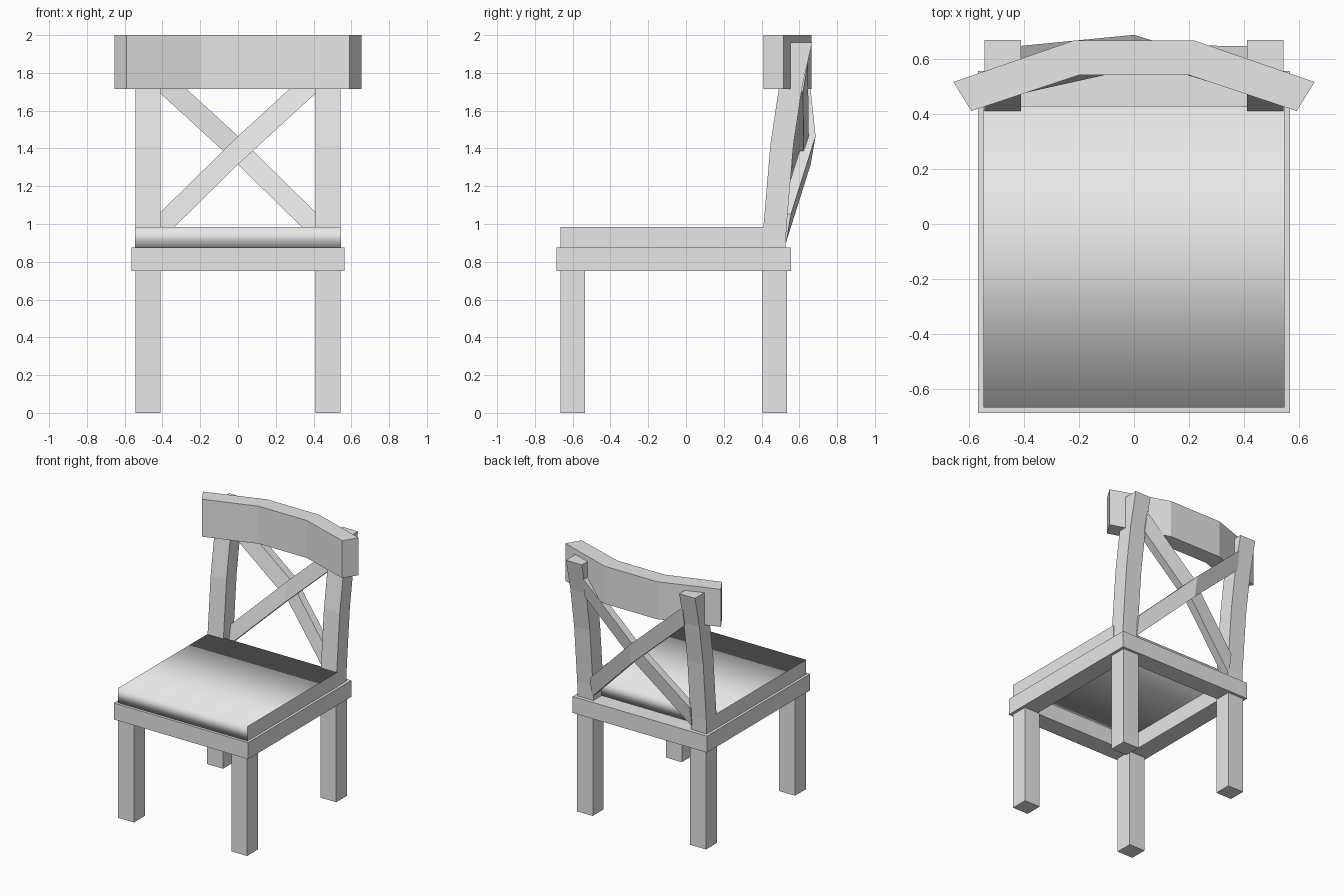
import bpy, bmesh

old = bpy.data.objects.get("Cube")
if old:
    bpy.data.objects.remove(old, do_unlink=True)

grey = bpy.data.materials.new("light_grey")
grey.use_nodes = True
grey.diffuse_color = (0.8, 0.8, 0.8, 1)
grey.node_tree.nodes["Principled BSDF"].inputs["Base Color"].default_value = (0.8, 0.8, 0.8, 1)


def finish(name, bm):
    bmesh.ops.recalc_face_normals(bm, faces=bm.faces)
    mesh = bpy.data.meshes.new(name)
    bm.to_mesh(mesh)
    bm.free()
    mesh.materials.append(grey)
    obj = bpy.data.objects.new(name, mesh)
    bpy.context.collection.objects.link(obj)
    return obj


def loft(name, rings):
    """Join matching four-corner rings into a closed bar."""
    bm = bmesh.new()
    loops = [[bm.verts.new(p) for p in ring] for ring in rings]
    for a, b in zip(loops, loops[1:]):
        for i in range(4):
            j = (i + 1) % 4
            bm.faces.new((a[i], a[j], b[j], b[i]))
    bm.faces.new(loops[0])
    bm.faces.new(loops[-1])
    return finish(name, bm)


def flat_ring(x0, x1, y0, y1, z):
    return [(x0, y0, z), (x1, y0, z), (x1, y1, z), (x0, y1, z)]


def box(name, x0, x1, y0, y1, z0, z1):
    return loft(name, [flat_ring(x0, x1, y0, y1, z) for z in (z0, z1)])


# Legs and curved back posts
IN, OUT = 0.41, 0.543
POST = [(0.875, 0.405), (0.985, 0.41), (1.42, 0.447), (1.72, 0.492), (1.96, 0.545)]
for side, s in (("right", -1), ("left", 1)):
    x0, x1 = sorted((s * IN, s * OUT))
    box(f"front_leg_{side}", x0, x1, -0.665, -0.535, 0, 0.75)
    box(f"back_leg_{side}", x0, x1, 0.405, 0.535, 0, 0.75)
    loft(f"back_post_{side}", [flat_ring(x0, x1, y, y + 0.122, z) for z, y in POST])

# Open seat frame
W, FRONT, BACK, BAR = 0.565, -0.685, 0.555, 0.14
box("seat_frame_front", -W, W, FRONT, FRONT + BAR, 0.75, 0.875)
box("seat_frame_back", -W, W, BACK - BAR, BACK, 0.75, 0.875)
for side, s in (("right", -1), ("left", 1)):
    x0, x1 = sorted((s * W, s * (W - BAR)))
    box(f"seat_frame_{side}", x0, x1, FRONT + BAR, BACK - BAR, 0.75, 0.875)

# Cushion, softly shaded front to back with crisp sides
cushion = box("seat_cushion", -0.545, 0.545, -0.665, 0.428, 0.875, 0.985)
side_edges = set()
for face in cushion.data.polygons:
    face.use_smooth = True
    if abs(face.normal.x) > 0.9:
        side_edges.update(face.edge_keys)
for edge in cushion.data.edges:
    edge.use_edge_sharp = edge.key in side_edges

# Bowed top rail: front and back outline of each station
RAIL = [(0.59, 0.41, 0.655, 0.515), (0.2, 0.54, 0.22, 0.665)]
stations = [(-a, b, -c, d) for a, b, c, d in RAIL] + RAIL[::-1]
loft("top_rail", [[(a, b, 1.715), (c, d, 1.715), (c, d, 2), (a, b, 2)]
                  for a, b, c, d in stations])


# Crossed braces, bent backwards where they meet
def brace(name, s, mid_y):
    rings = []
    for x, z, y in ((-0.42, 0.978, 0.543), (0, 1.39, mid_y), (0.42, 1.775, 0.632)):
        lo, hi, lean, t = z - 0.075, z + 0.075, 0.013, 0.06
        rings.append([(s * x, y - lean - t, lo), (s * x, y - lean, lo),
                      (s * x, y + lean, hi), (s * x, y + lean - t, hi)])
    loft(name, rings)


brace("brace_front", 1, 0.637)
brace("brace_back", -1, 0.673)
